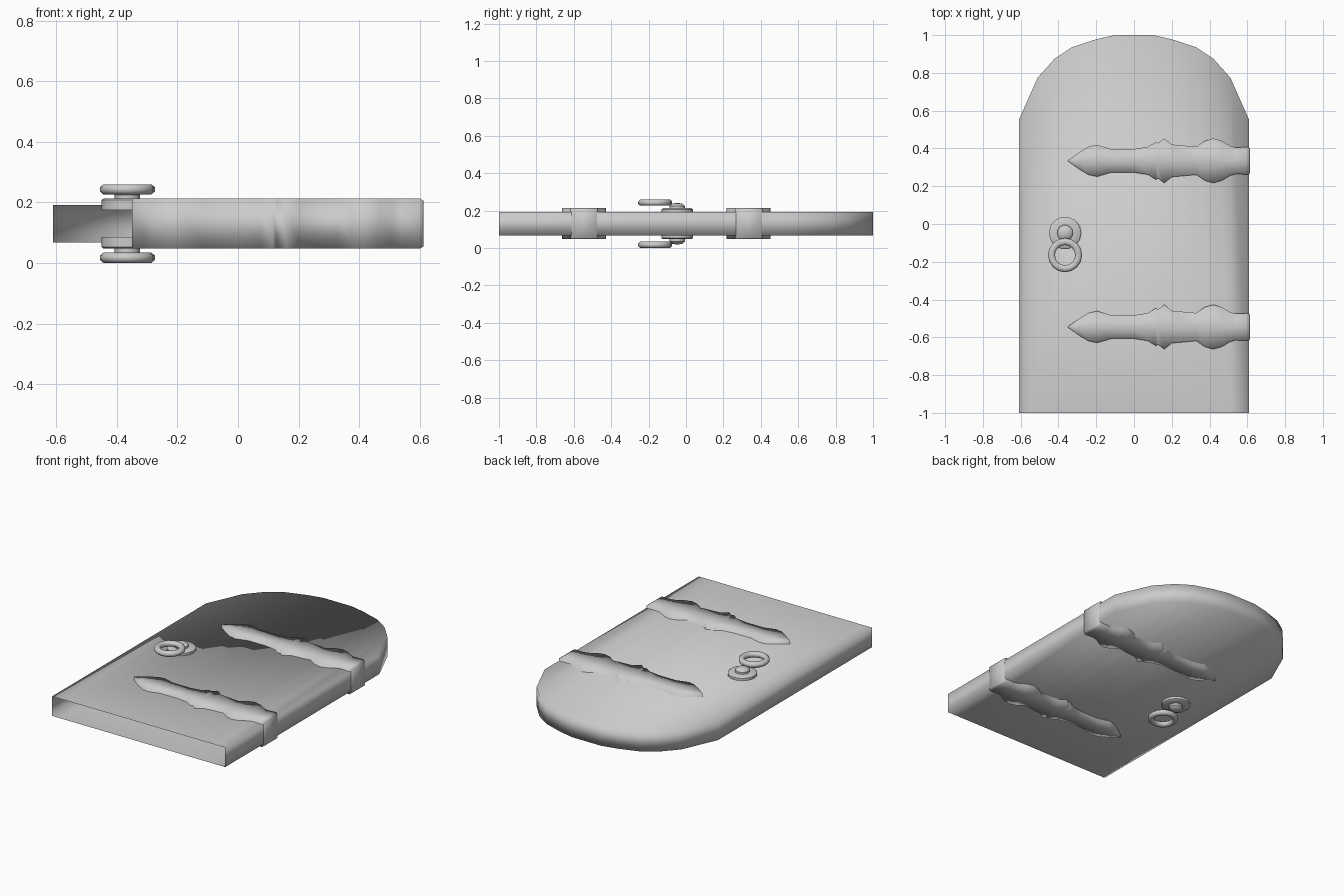
import bpy, bmesh
from math import sin, cos, pi, radians

if "Cube" in bpy.data.objects:
    bpy.data.objects.remove(bpy.data.objects["Cube"])

MID = 0.13  # height of the door's middle plane


def make(name, verts, faces, loc=(0, 0, 0), sharp=None):
    mesh = bpy.data.meshes.new(name)
    mesh.from_pydata(verts, [], faces)
    bm = bmesh.new()
    bm.from_mesh(mesh)
    bmesh.ops.remove_doubles(bm, verts=bm.verts, dist=1e-5)
    bmesh.ops.recalc_face_normals(bm, faces=bm.faces)
    bm.to_mesh(mesh)
    bm.free()
    ob = bpy.data.objects.new(name, mesh)
    bpy.context.collection.objects.link(ob)
    ob.location = loc
    bpy.ops.object.select_all(action='DESELECT')
    ob.select_set(True)
    bpy.context.view_layer.objects.active = ob
    if sharp:
        bpy.ops.object.shade_smooth_by_angle(angle=radians(sharp))
    else:
        bpy.ops.object.shade_smooth()
    return ob


def bridge(n_rings, n, closed=False):
    faces = []
    for i in range(n_rings if closed else n_rings - 1):
        a, b = i * n, (i + 1) % n_rings * n
        faces += [(a + j, a + (j + 1) % n, b + (j + 1) % n, b + j) for j in range(n)]
    return faces


def mirror_z(ob):
    m = ob.modifiers.new("other_side", 'MIRROR')
    m.use_axis = (False, False, True)


# Arched door leaf: columns running from the open bottom end to the arch
half = [(0.61, 0.55), (0.51, 0.775), (0.42, 0.875), (0.33, 0.935), (0.2, 0.978), (0.1, 1.0)]
arch = [(-x, y) for x, y in half] + [(x, y) for x, y in reversed(half)]
T = 0.062
verts, faces = [], []
for x, y in arch:
    verts += [(x, -1, -T), (x, y, -T), (x, y, T), (x, -1, T)]
last = len(arch) - 1
for i in range(last):
    a, b = 4 * i, 4 * i + 4
    faces += [(a + j, a + j + 1, b + j + 1, b + j) for j in range(3)]
faces += [(0, 1, 2, 3), tuple(4 * last + j for j in range(4))]
make("door_leaf", verts, faces, (0, 0, MID))

# Ornamental hinge straps, passing through the leaf and wrapping its edge
strap = [(-0.35, 0.002), (-0.29, 0.045), (-0.24, 0.075), (-0.195, 0.084), (-0.12, 0.062),
         (0, 0.062), (0.075, 0.074), (0.115, 0.1), (0.128, 0.093), (0.16, 0.118), (0.2, 0.086),
         (0.33, 0.074), (0.375, 0.105), (0.42, 0.118), (0.465, 0.105), (0.51, 0.078),
         (0.54, 0.07), (0.6, 0.073), (0.613, 0.067)]
verts = []
for i, (x, w) in enumerate(strap):
    h = 0.083 if i < len(strap) - 1 else 0.075
    verts += [(x, -w, -h), (x, 0, -h), (x, w, -h), (x, w, h), (x, 0, h), (x, -w, h)]
n = len(strap)
faces = bridge(n, 6) + [tuple(range(6)), tuple(range(6 * n - 6, 6 * n))]
for name, y in (("upper_hinge_strap", 0.335), ("lower_hinge_strap", -0.545)):
    make(name, verts, faces, (0, y, MID))

# Round handle plate with knob, on both sides
profile = [(0.0, 0.045), (0.086, 0.045), (0.086, 0.077), (0.078, 0.083), (0.042, 0.083),
           (0.042, 0.095), (0.03, 0.107), (0.0, 0.112)]
N = 14
verts = [(r * cos(2 * pi * j / N), r * sin(2 * pi * j / N), z) for r, z in profile for j in range(N)]
make_faces = bridge(len(profile), N)
mirror_z(make("handle_plate", verts, make_faces, (-0.365, -0.047, MID), 40))

# Pull ring, on both sides
M, S = 16, 8
verts = []
for i in range(M):
    a = 2 * pi * i / M
    for j in range(S):
        b = 2 * pi * (j + 0.5) / S
        r = 0.072 + 0.02 * cos(b)
        verts.append((r * cos(a), r * sin(a), 0.113 + 0.018 * sin(b)))
mirror_z(make("pull_ring", verts, bridge(M, S, True), (-0.365, -0.165, MID)))
